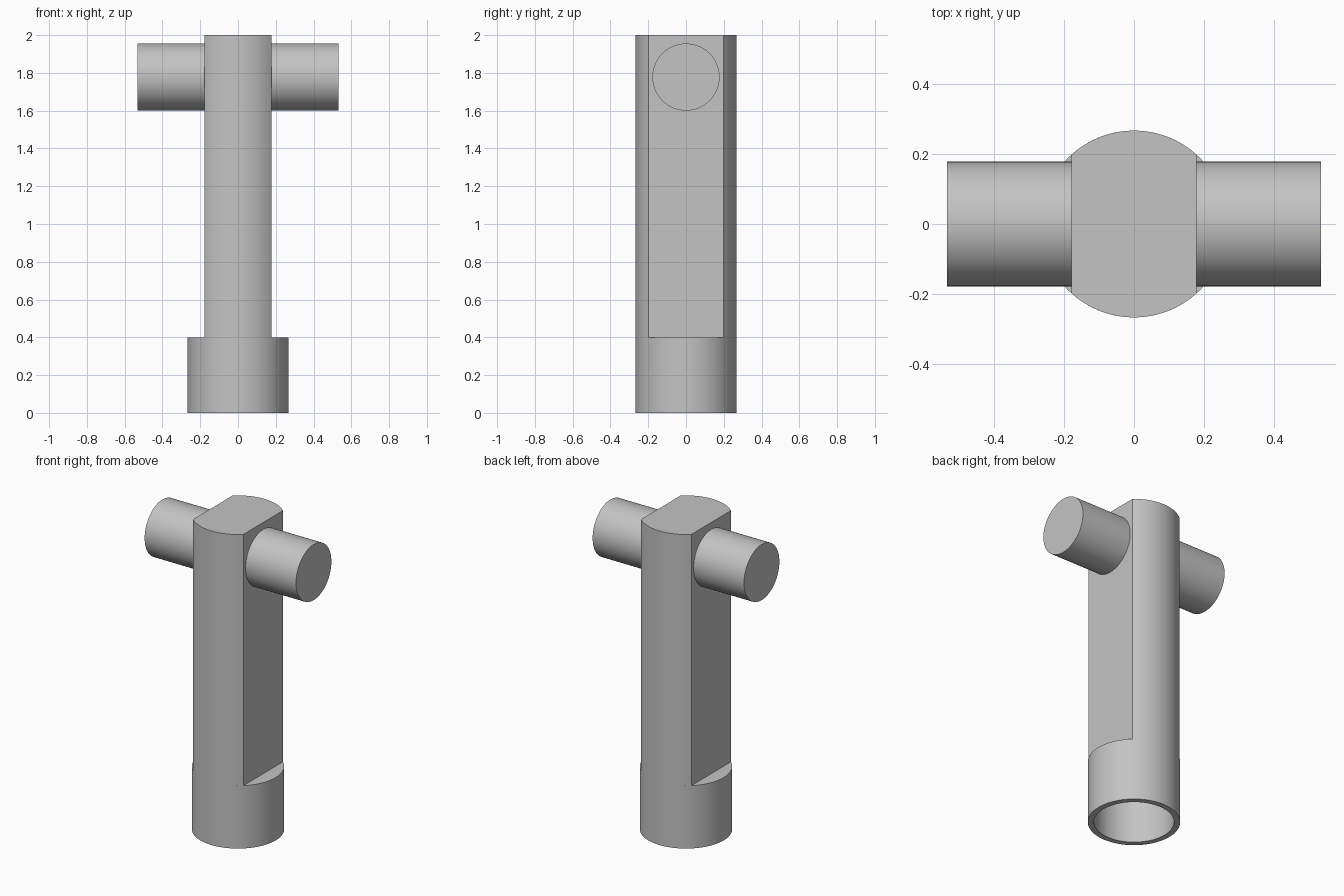
import bpy, bmesh, math

if "Cube" in bpy.data.objects:
    bpy.data.objects.remove(bpy.data.objects["Cube"])

U = 2 / 45                      # model unit: total height is 45 units
R, FLAT, COLLAR, TOP = 6 * U, 4 * U, 9 * U, 2.0

steel = bpy.data.materials.new("steel_grey")
steel.diffuse_color = (0.55, 0.55, 0.55, 1)
steel.use_nodes = True
steel.node_tree.nodes["Principled BSDF"].inputs["Base Color"].default_value = steel.diffuse_color


def finish(bm, name):
    bmesh.ops.recalc_face_normals(bm, faces=bm.faces)
    mesh = bpy.data.meshes.new(name)
    bm.to_mesh(mesh)
    bm.free()
    mesh.materials.append(steel)
    obj = bpy.data.objects.new(name, mesh)
    bpy.context.collection.objects.link(obj)
    bpy.ops.object.select_all(action='DESELECT')
    obj.select_set(True)
    bpy.context.view_layer.objects.active = obj
    bpy.ops.object.shade_smooth_by_angle(angle=math.radians(30))
    return obj


# Round collar with a blind bore from below, as a lathed profile
bm = bmesh.new()
bore, depth = 5.2 * U, 8 * U
profile = [(0, depth), (bore, depth), (bore, 0), (R, 0), (R, COLLAR), (0, COLLAR)]
verts = [bm.verts.new((r, 0, z)) for r, z in profile]
edges = [bm.edges.new(pair) for pair in zip(verts, verts[1:])]
bmesh.ops.spin(bm, geom=verts + edges, cent=(0, 0, 0), axis=(0, 0, 1),
               angle=math.tau, steps=96)
bmesh.ops.remove_doubles(bm, verts=bm.verts, dist=1e-5)
finish(bm, "collar")

# Shaft: round bar with two flats, extruded from its outline
bm = bmesh.new()
start, steps = math.acos(FLAT / R), 24
outline = []
for side in (0, math.pi):
    for i in range(steps + 1):
        a = side + start + (math.pi - 2 * start) * i / steps
        outline.append(bm.verts.new((R * math.cos(a), R * math.sin(a), COLLAR)))
face = bm.faces.new(outline)
top = bmesh.ops.extrude_face_region(bm, geom=[face], use_keep_orig=True)["geom"]
bmesh.ops.translate(bm, vec=(0, 0, TOP - COLLAR),
                    verts=[v for v in top if isinstance(v, bmesh.types.BMVert)])
finish(bm, "flatted_shaft")

# Cross pin through the top of the shaft
bm = bmesh.new()
bmesh.ops.create_cone(bm, cap_ends=True, segments=64, radius1=4 * U, radius2=4 * U,
                      depth=24 * U)
pin = finish(bm, "cross_pin")
pin.rotation_euler = (0, math.pi / 2, 0)
pin.location = (0, 0, 40 * U)
